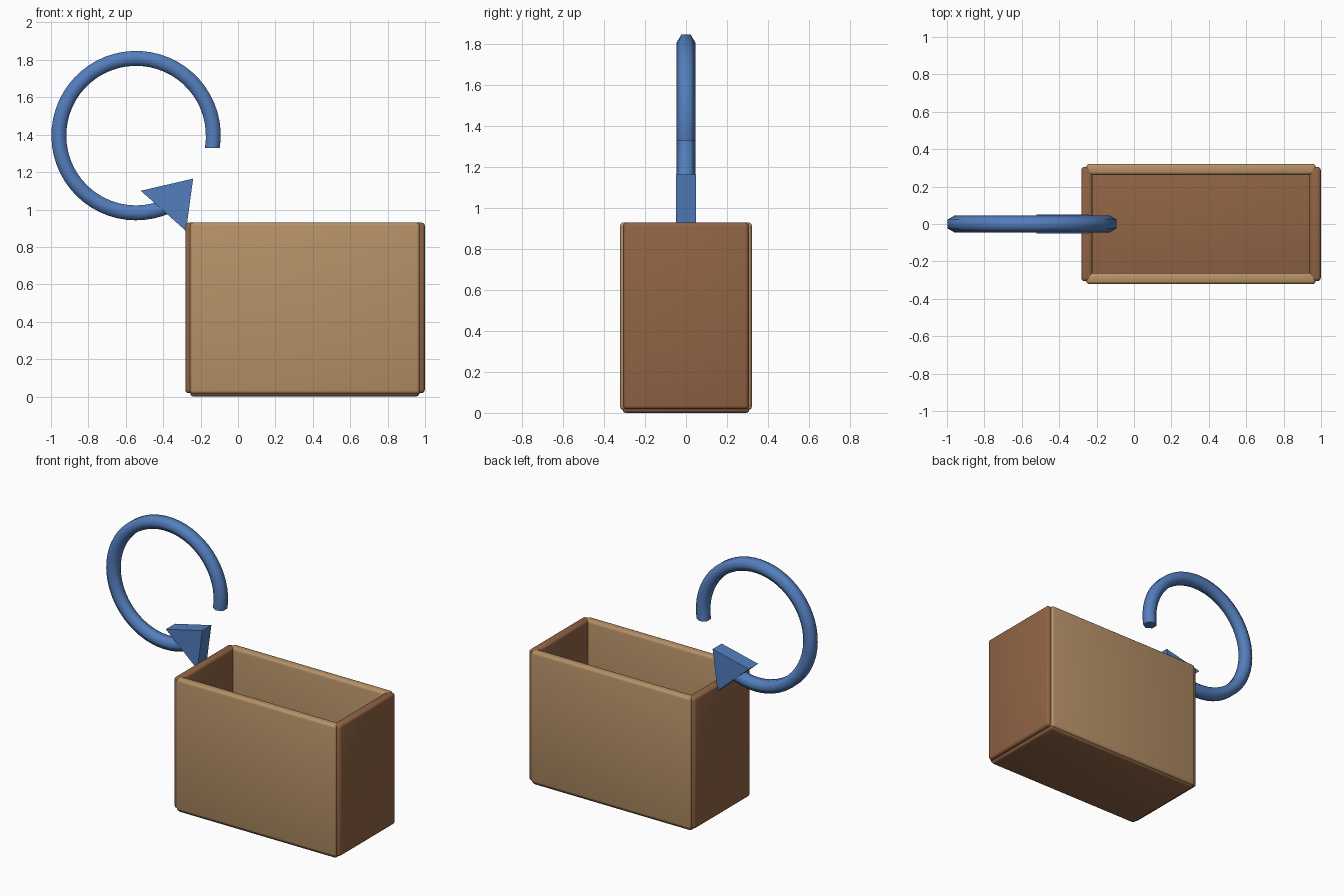
import bpy, bmesh, math
from mathutils import Vector

if "Cube" in bpy.data.objects:
    bpy.data.objects.remove(bpy.data.objects["Cube"])


def material(name, rgb):
    m = bpy.data.materials.new(name)
    m.diffuse_color = (*rgb, 1)
    m.use_nodes = True
    m.node_tree.nodes["Principled BSDF"].inputs["Base Color"].default_value = m.diffuse_color
    return m


TAN = material("light_wood", (0.47, 0.285, 0.138))
BROWN = material("dark_wood", (0.28, 0.128, 0.059))
BLUE = material("blue", (0.088, 0.209, 0.51))


def finish(name, bm, mat, angle=None):
    bmesh.ops.recalc_face_normals(bm, faces=bm.faces)
    me = bpy.data.meshes.new(name)
    bm.to_mesh(me)
    bm.free()
    me.materials.append(mat)
    ob = bpy.data.objects.new(name, me)
    bpy.context.collection.objects.link(ob)
    if angle:
        bpy.ops.object.select_all(action='DESELECT')
        ob.select_set(True)
        bpy.context.view_layer.objects.active = ob
        bpy.ops.object.shade_smooth_by_angle(angle=math.radians(angle))
    return ob


def board(name, lo, hi, mat, bevel=0.018):
    lo, hi = Vector(lo), Vector(hi)
    bm = bmesh.new()
    bmesh.ops.create_cube(bm, size=1)
    for v in bm.verts:
        v.co = Vector(c * s for c, s in zip(v.co, hi - lo)) + (lo + hi) / 2
    bmesh.ops.bevel(bm, geom=bm.edges[:], offset=bevel, segments=3,
                    profile=0.5, affect='EDGES')
    return finish(name, bm, mat, 40)


# Open box: floor, two end boards and two side boards
board("box_floor", (-0.255, -0.31, 0.0), (0.97, 0.31, 0.06), BROWN)
for name, x in (("left_end", -0.252), ("right_end", 0.969)):
    board(name, (x - 0.03, -0.306, 0.018), (x + 0.03, 0.306, 0.93), BROWN)
for name, y in (("front_side", -0.292), ("back_side", 0.292)):
    board(name, (-0.256, y - 0.03, 0.014), (0.972, y + 0.03, 0.93), TAN)

# Open ring: six-sided tube swept around an arc
CX, CZ, R, r = -0.545, 1.395, 0.413, 0.046
START, END, N = math.radians(-9), math.radians(295), 48
bm = bmesh.new()
rings = []
for i in range(N + 1):
    a = START + (END - START) * i / N
    ring = []
    for k in range(6):
        t = math.radians(30 + 60 * k)
        d = R + r * math.cos(t)
        z = CZ + d * math.sin(a)
        if i == 0:
            z = 1.33  # level cut on the free end
        ring.append(bm.verts.new((CX + d * math.cos(a), r * math.sin(t), z)))
    rings.append(ring)
for p, q in zip(rings, rings[1:]):
    for k in range(6):
        j = (k + 1) % 6
        bm.faces.new((p[k], p[j], q[j], q[k]))
bm.faces.new(rings[0])
bm.faces.new(rings[-1])
finish("ring_tube", bm, BLUE, 70)

# Arrowhead: triangular prism on the end of the ring
bm = bmesh.new()
tri = [(-0.52, 1.10), (-0.24, 1.165), (-0.278, 0.885)]
face = bm.faces.new([bm.verts.new((x, -0.05, z)) for x, z in tri])
ext = bmesh.ops.extrude_face_region(bm, geom=[face])
bmesh.ops.translate(bm, vec=(0, 0.1, 0),
                    verts=[g for g in ext["geom"] if isinstance(g, bmesh.types.BMVert)])
finish("arrowhead", bm, BLUE)
